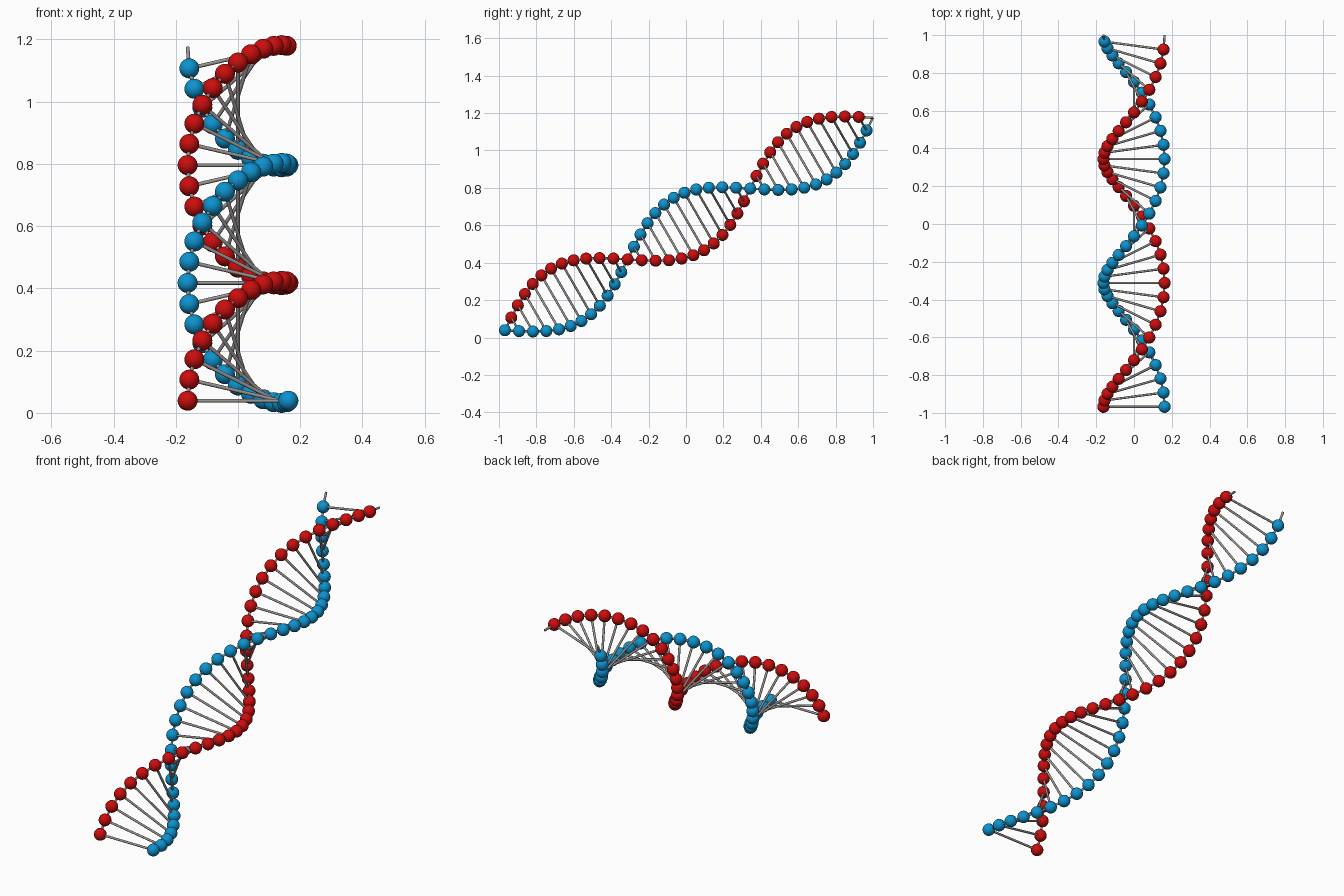
import bpy, bmesh, math
from mathutils import Vector, Matrix

cube = bpy.data.objects.get("Cube")
if cube:
    bpy.data.objects.remove(cube, do_unlink=True)

PAIRS = 36                      # number of base pairs
TWIST = math.radians(15)        # turn per pair
STEP = 0.0631                   # travel along the axis per pair
RADIUS = 0.162                  # helix radius
BEAD_R, ROD_R = 0.032, 0.006
TILT = math.radians(30)         # axis rises towards the back
START = Vector((0, -0.968, 0.039))
AXIS = Vector((0, math.cos(TILT), math.sin(TILT)))
UP = Vector((0, -math.sin(TILT), math.cos(TILT)))


def material(name, color):
    m = bpy.data.materials.new(name)
    m.use_nodes = True
    m.diffuse_color = (*color, 1)
    bsdf = next(n for n in m.node_tree.nodes if n.type == 'BSDF_PRINCIPLED')
    bsdf.inputs["Base Color"].default_value = (*color, 1)
    return m


def point(i, side):
    """Place of bead i; side is 1 for the red strand and -1 for the blue."""
    a = i * TWIST
    return START + AXIS * STEP * i + side * RADIUS * (
        UP * math.sin(a) - Vector((1, 0, 0)) * math.cos(a))


def add_bead(bm, p):
    bmesh.ops.create_uvsphere(bm, u_segments=32, v_segments=16, radius=BEAD_R,
                              matrix=Matrix.Translation(p))


def add_rod(bm, a, b):
    d = b - a
    mat = Matrix.Translation((a + b) / 2) @ d.to_track_quat('Z', 'Y').to_matrix().to_4x4()
    bmesh.ops.create_cone(bm, cap_ends=True, segments=16, radius1=ROD_R,
                          radius2=ROD_R, depth=d.length, matrix=mat)


def finish(name, bm, mat):
    me = bpy.data.meshes.new(name)
    bm.to_mesh(me)
    bm.free()
    me.materials.append(mat)
    ob = bpy.data.objects.new(name, me)
    bpy.context.collection.objects.link(ob)
    bpy.ops.object.select_all(action='DESELECT')
    ob.select_set(True)
    bpy.context.view_layer.objects.active = ob
    bpy.ops.object.shade_smooth_by_angle(angle=math.radians(40))


red = material("bead red", (0.60, 0.004, 0.004))
blue = material("bead blue", (0.004, 0.29, 0.62))
grey = material("rod grey", (0.32, 0.30, 0.29))

# Two strands: a bead at each step and a rod leading on to the next step
for label, side, mat in (("red", 1, red), ("blue", -1, blue)):
    beads, links = bmesh.new(), bmesh.new()
    for i in range(PAIRS):
        add_bead(beads, point(i, side))
        add_rod(links, point(i, side), point(i + 1, side))
    finish(label + "_strand_beads", beads, mat)
    finish(label + "_strand_links", links, grey)

# Rungs joining each pair of beads
rungs = bmesh.new()
for i in range(PAIRS):
    add_rod(rungs, point(i, 1), point(i, -1))
finish("rungs", rungs, grey)
